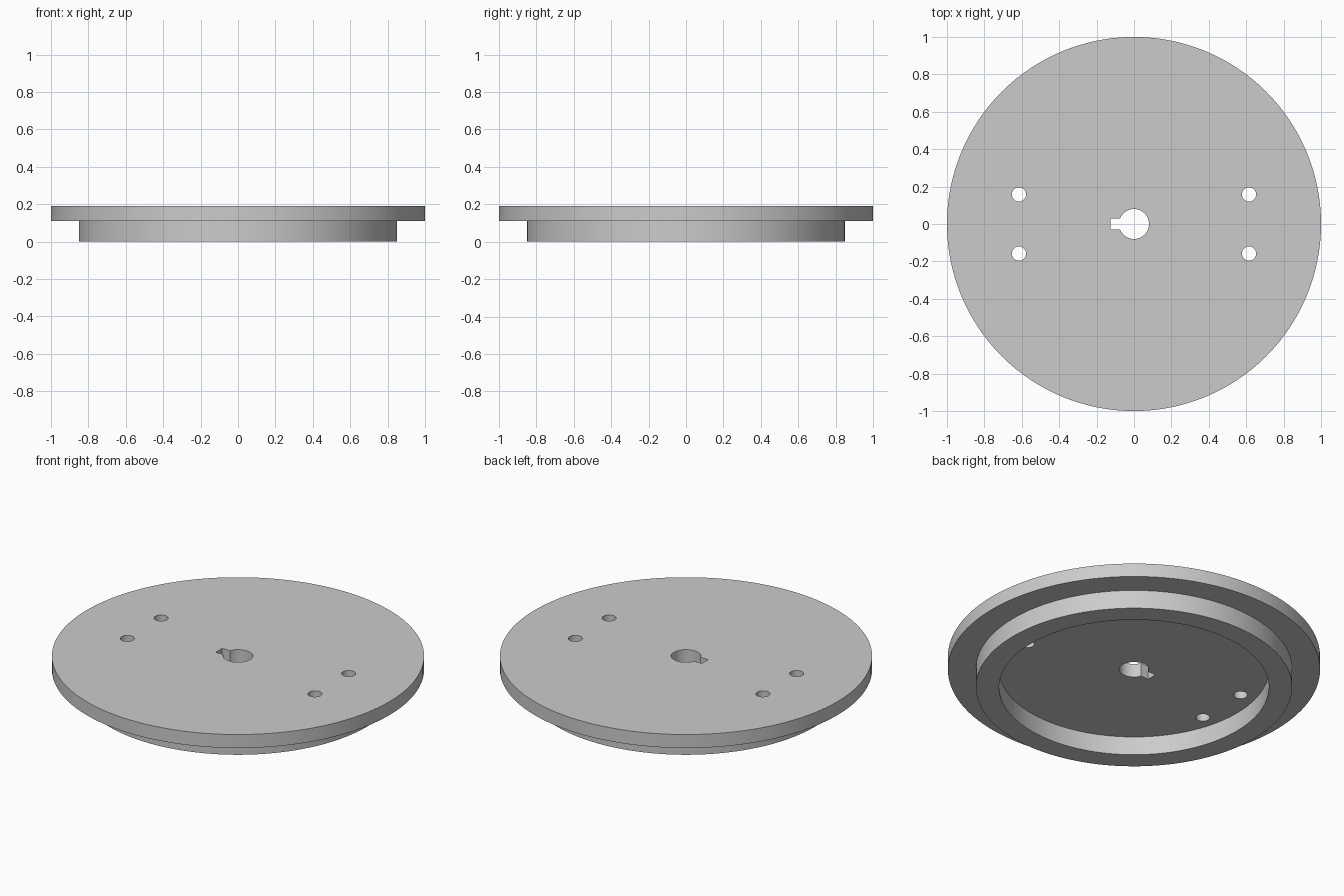
import bpy
import bmesh
from math import pi, radians
from mathutils import Matrix

default = bpy.data.objects.get("Cube")
if default:
    bpy.data.objects.remove(default, do_unlink=True)

TOP, STEP = 0.19, 0.11                   # flange top and underside
FLANGE_R, RIM_R, RECESS_R = 1.0, 0.85, 0.725
BORE_R, BOLT_R = 0.08, 0.038
BOLT_X, BOLT_Y = 0.615, 0.158

grey = bpy.data.materials.new("plain_grey")
grey.use_nodes = True
colour = (0.6, 0.6, 0.6, 1)
grey.diffuse_color = colour
grey.node_tree.nodes["Principled BSDF"].inputs["Base Color"].default_value = colour


def make_object(name, bm):
    bmesh.ops.recalc_face_normals(bm, faces=bm.faces[:])
    mesh = bpy.data.meshes.new(name)
    bm.to_mesh(mesh)
    bm.free()
    mesh.materials.append(grey)
    obj = bpy.data.objects.new(name, mesh)
    bpy.context.collection.objects.link(obj)
    return obj


def lathe(name, profile, steps=128):
    """Spin an (r, z) profile, flat caps at both ends, around the z axis."""
    bm = bmesh.new()
    verts = [bm.verts.new((r, 0, z)) for r, z in profile]
    edges = [bm.edges.new(pair) for pair in zip(verts, verts[1:])]
    bmesh.ops.spin(bm, geom=verts + edges, cent=(0, 0, 0), axis=(0, 0, 1),
                   angle=2 * pi, steps=steps)
    bmesh.ops.remove_doubles(bm, verts=bm.verts[:], dist=1e-5)
    rims = [e for e in bm.edges if e.is_boundary]
    bmesh.ops.holes_fill(bm, edges=rims, sides=0)
    return make_object(name, bm)


def hole_cutter(name, x, y, radius):
    bm = bmesh.new()
    bmesh.ops.create_cone(bm, cap_ends=True, segments=48, radius1=radius, radius2=radius,
                          depth=1, matrix=Matrix.Translation((x, y, 0)))
    return make_object(name, bm)


def box_cutter(name, x0, x1, half_y):
    bm = bmesh.new()
    place = Matrix.Translation(((x0 + x1) / 2, 0, 0))
    bmesh.ops.create_cube(bm, size=1, matrix=place @ Matrix.Diagonal((x1 - x0, 2 * half_y, 1, 1)))
    return make_object(name, bm)


# Flange with a raised rim and a round recess underneath
disc = lathe("flanged_disc", [(FLANGE_R, TOP), (FLANGE_R, STEP), (RIM_R, STEP),
                              (RIM_R, 0), (RECESS_R, 0), (RECESS_R, STEP)])

# Centre bore, its keyway and four bolt holes
cutters = [hole_cutter("bore_cutter", 0, 0, BORE_R),
           box_cutter("keyway_cutter", -0.125, 0, 0.03)]
for sx in (-1, 1):
    for sy in (-1, 1):
        cutters.append(hole_cutter("bolt_hole_cutter", sx * BOLT_X, sy * BOLT_Y, BOLT_R))

bpy.ops.object.select_all(action="DESELECT")
disc.select_set(True)
bpy.context.view_layer.objects.active = disc
for cutter in cutters:
    cutter.hide_render = True
    cut = disc.modifiers.new(cutter.name, "BOOLEAN")
    cut.operation = "DIFFERENCE"
    cut.solver = "EXACT"
    cut.object = cutter
    bpy.ops.object.modifier_apply(modifier=cut.name)
    bpy.data.objects.remove(cutter, do_unlink=True)

bpy.ops.object.shade_smooth_by_angle(angle=radians(30))
